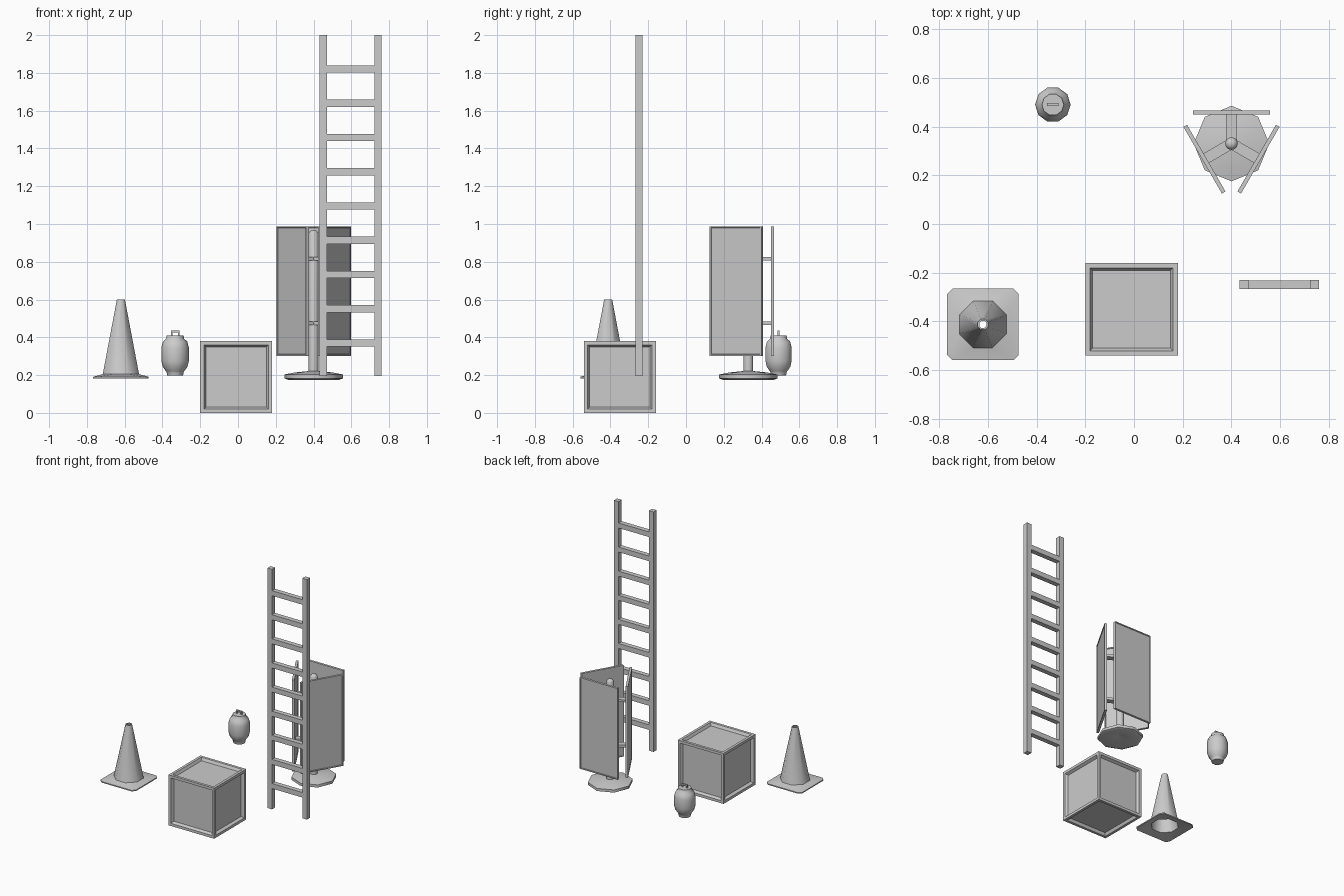
import bpy, bmesh
from math import sin, cos, pi, radians
from mathutils import Vector, Matrix

cube = bpy.data.objects.get("Cube")
if cube:
    bpy.data.objects.remove(cube)

grey = bpy.data.materials.new("plain_grey")
grey.use_nodes = True
grey.diffuse_color = (0.6, 0.6, 0.6, 1)
grey.node_tree.nodes["Principled BSDF"].inputs["Base Color"].default_value = (0.6, 0.6, 0.6, 1)


def finish(name, bm, smooth=None):
    bmesh.ops.recalc_face_normals(bm, faces=bm.faces)
    mesh = bpy.data.meshes.new(name)
    bm.to_mesh(mesh)
    bm.free()
    mesh.materials.append(grey)
    obj = bpy.data.objects.new(name, mesh)
    bpy.context.collection.objects.link(obj)
    if smooth:
        bpy.ops.object.select_all(action='DESELECT')
        obj.select_set(True)
        bpy.context.view_layer.objects.active = obj
        bpy.ops.object.shade_smooth_by_angle(angle=radians(smooth))
    return obj


def block(size, centre, bm=None):
    bm = bm or bmesh.new()
    matrix = Matrix.Translation(centre) @ Matrix.Diagonal((*size, 1))
    bmesh.ops.create_cube(bm, size=1, matrix=matrix)
    return bm


def circle(radius, z, sides, turn=0):
    angles = [2 * pi * i / sides + turn for i in range(sides)]
    return [Vector((radius * cos(a), radius * sin(a), z)) for a in angles]


def loft(rings, centre, closed=False):
    """Skin a stack of rings; cap the ends, or join last to first."""
    bm = bmesh.new()
    loops = [[bm.verts.new(p + Vector(centre)) for p in ring] for ring in rings]
    pairs = list(zip(loops, loops[1:]))
    if closed:
        pairs.append((loops[-1], loops[0]))
    else:
        bm.faces.new(loops[0])
        bm.faces.new(loops[-1])
    for a, b in pairs:
        for i in range(len(a)):
            j = (i + 1) % len(a)
            bm.faces.new((a[i], a[j], b[j], b[i]))
    return bm


# Crate with a sunken panel on every side
bm = block((0.38, 0.38, 0.38), (-0.01, -0.35, 0.19))
sides = list(bm.faces)
bmesh.ops.inset_individual(bm, faces=sides, thickness=0.028)
bmesh.ops.inset_individual(bm, faces=sides, thickness=0.015, depth=-0.02)
finish("crate", bm)

# Ladder
for name, x in (("ladder_right_rail", 0.451), ("ladder_left_rail", 0.741)):
    finish(name, block((0.038, 0.037, 1.805), (x, -0.249, 1.0975)))
for i in range(9):
    finish(f"ladder_rung_{i + 1}", block((0.252, 0.036, 0.038), (0.596, -0.249, 0.37 + 0.1813 * i)))


# Traffic cone: hollow shell on a square foot with clipped corners
def foot(half, z, clip=0.022):
    ring = []
    for q in range(4):
        turn = Matrix.Rotation(q * pi / 2, 3, 'Z')
        ring += [turn @ Vector((half, half - clip, z)), turn @ Vector((half - clip, half, z))]
    return ring


def cone_ring(radius, z):
    return circle(radius, z, 8, pi / 8)


rings = [foot(0.147, 0.183), foot(0.147, 0.191), cone_ring(0.104, 0.205),
         cone_ring(0.023, 0.6), cone_ring(0.016, 0.6), cone_ring(0.096, 0.198)]
rings = [[r[(i + 0) % 8] for i in range(8)] for r in rings]
finish("traffic_cone", loft(rings, (-0.62, -0.412, 0), closed=True), 50)

# Lantern
profile = [(0.042, 0.197), (0.045, 0.215), (0.048, 0.22), (0.065, 0.243), (0.073, 0.275),
           (0.073, 0.345), (0.064, 0.378), (0.047, 0.393), (0.045, 0.41)]
rings = [circle(r, z, 10) for r, z in profile]
finish("lantern_body", loft(rings, (-0.333, 0.49, 0)), 50)
bm = block((0.046, 0.011, 0.01), (-0.333, 0.49, 0.43))
for x in (-0.352, -0.314):
    block((0.008, 0.011, 0.02), (x, 0.49, 0.416), bm)
finish("lantern_handle", bm)

# Three-sided sign: foot, pole and domed cap
hub = Vector((0.4, 0.33, 0))
profile = [(0.02, 0.2), (0.135, 0.175), (0.155, 0.183), (0.155, 0.203), (0.1, 0.214), (0.02, 0.222)]
finish("sign_foot", loft([circle(r, z, 8, pi / 2) for r, z in profile], hub), 50)
profile = [(0.026, 0.205), (0.026, 0.95), (0.019, 0.962), (0.008, 0.968)]
finish("sign_pole", loft([circle(r, z, 12) for r, z in profile], hub), 50)

# Panels and brackets, repeated around the pole
for i, side in enumerate(("back", "right", "left")):
    spin = Matrix.Translation(hub) @ Matrix.Rotation(i * 2 * pi / 3, 4, 'Z')
    bm = block((0.316, 0.017, 0.686), (0, 0.128, 0.645))
    wide = [f for f in bm.faces if abs(f.normal.y) > 0.9]
    bmesh.ops.inset_individual(bm, faces=wide, thickness=0.011)
    bmesh.ops.inset_individual(bm, faces=wide, thickness=0.001, depth=-0.004)
    bm.transform(spin)
    finish(f"sign_panel_{side}", bm)
    for level, z in (("lower", 0.475), ("upper", 0.815)):
        bm = block((0.045, 0.118, 0.018), (0, 0.066, z))
        bm.transform(spin)
        finish(f"sign_bracket_{level}_{side}", bm)
